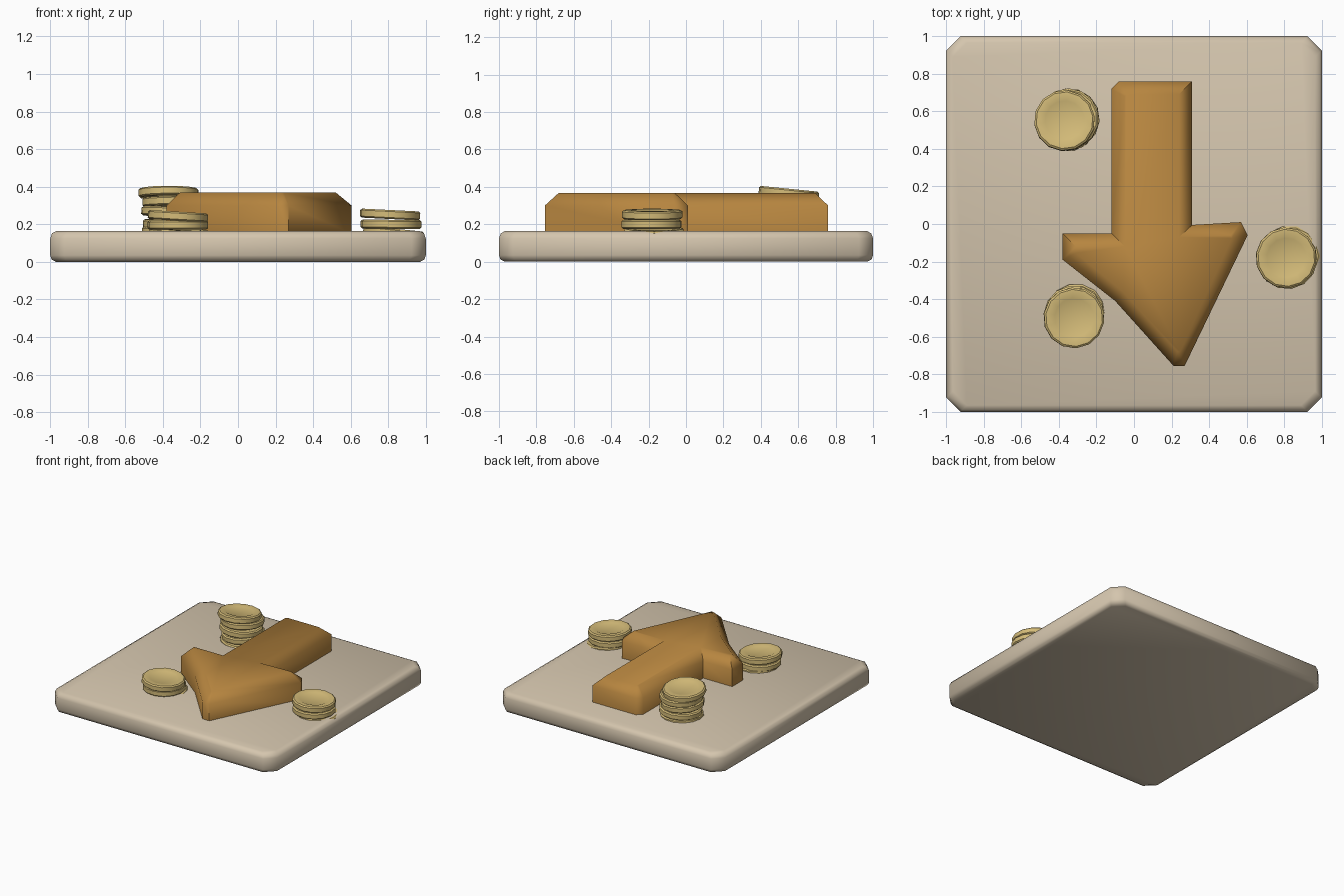
import bpy, bmesh, math
from mathutils import Matrix

if "Cube" in bpy.data.objects:
    bpy.data.objects.remove(bpy.data.objects["Cube"])


def material(name, rgb):
    m = bpy.data.materials.new(name)
    m.diffuse_color = (*rgb, 1)
    m.use_nodes = True
    m.node_tree.nodes["Principled BSDF"].inputs["Base Color"].default_value = m.diffuse_color
    return m


STONE = material("beige stone", (0.66, 0.56, 0.42))
ORANGE = material("burnt orange", (0.47, 0.235, 0.05))
GOLD = material("pale gold", (0.66, 0.50, 0.19))


def finish(bm, name, mat, angle):
    bmesh.ops.recalc_face_normals(bm, faces=bm.faces)
    me = bpy.data.meshes.new(name)
    bm.to_mesh(me)
    bm.free()
    me.materials.append(mat)
    ob = bpy.data.objects.new(name, me)
    bpy.context.collection.objects.link(ob)
    bpy.ops.object.select_all(action='DESELECT')
    ob.select_set(True)
    bpy.context.view_layer.objects.active = ob
    bpy.ops.object.shade_smooth_by_angle(angle=math.radians(angle))
    return ob


def loft(rings):
    """Closed solid through rings of matching points."""
    bm = bmesh.new()
    vs = [[bm.verts.new(p) for p in r] for r in rings]
    n = len(vs[0])
    for a, b in zip(vs, vs[1:]):
        for i in range(n):
            j = (i + 1) % n
            bm.faces.new((a[i], a[j], b[j], b[i]))
    bm.faces.new(vs[0][::-1])
    bm.faces.new(vs[-1])
    return bm


# Base slab: square with cut corners and softened top and bottom edges
def slab_ring(inset, z, cut=0.075):
    h = 1 - inset
    c = h - cut
    return [(c, -h, z), (h, -c, z), (h, c, z), (c, h, z),
            (-c, h, z), (-h, c, z), (-h, -c, z), (-c, -h, z)]


finish(loft([slab_ring(0.03, 0), slab_ring(0.008, 0.012), slab_ring(0, 0.035),
             slab_ring(0, 0.125), slab_ring(0.01, 0.152), slab_ring(0.035, 0.165)]),
       "base_slab", STONE, 50)

# Arrow: outline and the inset outline of its chamfered top
outer = [(-0.12, 0.72), (-0.08, 0.76), (0.31, 0.76), (0.31, -0.005), (0.57, 0.01),
         (0.605, -0.06), (0.27, -0.755), (0.21, -0.755), (-0.10, -0.41),
         (-0.38, -0.19), (-0.38, -0.05), (-0.12, -0.05)]
inner = [(-0.05, 0.68), (-0.04, 0.69), (0.24, 0.69), (0.24, -0.07), (0.515, -0.06),
         (0.522, -0.075), (0.245, -0.68), (0.23, -0.68), (-0.06, -0.36),
         (-0.31, -0.155), (-0.31, -0.12), (-0.05, -0.12)]
finish(loft([[(x, y, 0.15) for x, y in outer], [(x, y, 0.30) for x, y in outer],
             [(x, y, 0.368) for x, y in inner]]), "arrow", ORANGE, 50)


# Coin: many-sided disc with a raised rim and shallow recess on both faces
def coin(name, x, y, z, tilt_x=0, tilt_y=0, spin=0):
    profile = [(0.105, -0.019), (0.115, -0.024), (0.152, -0.024), (0.162, -0.016),
               (0.162, 0.016), (0.152, 0.024), (0.115, 0.024), (0.105, 0.019)]
    n = 14
    bm = loft([[(r * math.cos(2 * math.pi * i / n), r * math.sin(2 * math.pi * i / n), h)
                for i in range(n)] for r, h in profile])
    ob = finish(bm, name, GOLD, 35)
    ob.matrix_world = (Matrix.Translation((x, y, z)) @ Matrix.Rotation(tilt_x, 4, 'X')
                       @ Matrix.Rotation(tilt_y, 4, 'Y') @ Matrix.Rotation(spin, 4, 'Z'))


# Stacks of coins, bottom to top: x, y, z, tilt_x, tilt_y
stacks = {
    "back_coin": [(-0.35, 0.55, 0.155, 0.03, 0.06), (-0.345, 0.56, 0.21, 0.02, -0.05),
                  (-0.355, 0.55, 0.265, -0.03, 0.05), (-0.35, 0.56, 0.32, -0.05, -0.02),
                  (-0.37, 0.55, 0.366, -0.10, 0.0)],
    "left_coin": [(-0.31, -0.48, 0.15, 0.05, 0.06), (-0.32, -0.49, 0.196, 0, 0),
                  (-0.32, -0.50, 0.243, 0, 0.06)],
    "right_coin": [(0.828, -0.17, 0.153, 0.0, 0.10), (0.815, -0.185, 0.2, 0, 0.01),
                   (0.81, -0.18, 0.252, 0, 0.05)],
}
for name, coins in stacks.items():
    for i, c in enumerate(coins):
        coin(f"{name}_{i + 1}", *c, spin=0.37 * i)
